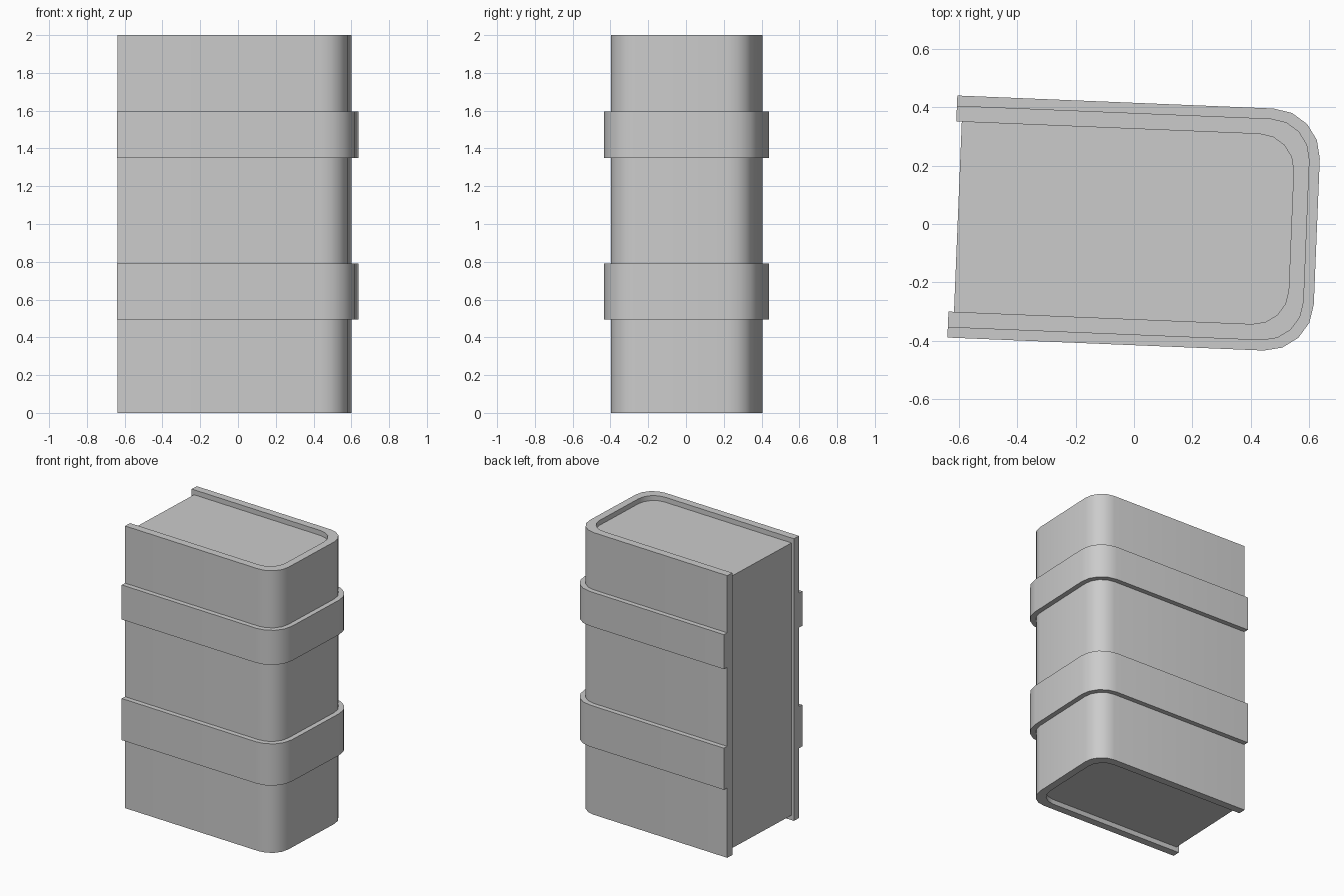
import bpy, bmesh
from math import sin, cos, pi, radians

if "Cube" in bpy.data.objects:
    bpy.data.objects.remove(bpy.data.objects["Cube"])

TILT = radians(-2.35)   # whole book is turned slightly about z
BACK = -0.623           # open (page) edge of the cover


def u_profile(x0, x1, half, r, seg=4):
    """Open U outline: straight sides, two rounded corners at x1."""
    pts = [(x0, -half)]
    for cy, start in ((-half + r, -pi / 2), (half - r, 0)):
        for i in range(seg + 1):
            a = start + i * pi / 2 / seg
            pts.append((x1 - r + r * cos(a), cy + r * sin(a)))
    pts.append((x0, half))
    return pts


def finish(name, bm):
    bmesh.ops.recalc_face_normals(bm, faces=bm.faces[:])
    me = bpy.data.meshes.new(name)
    bm.to_mesh(me)
    bm.free()
    ob = bpy.data.objects.new(name, me)
    bpy.context.collection.objects.link(ob)
    ob.rotation_euler.z = TILT
    bpy.ops.object.select_all(action='DESELECT')
    bpy.context.view_layer.objects.active = ob
    ob.select_set(True)
    bpy.ops.object.shade_smooth_by_angle(angle=radians(30))
    return ob


def u_shell(name, outer, inner, z0, z1):
    """Wall between two matching U outlines, from z0 to z1."""
    bm = bmesh.new()
    rings = [[bm.verts.new((*p, z)) for p in prof]
             for prof, z in ((outer, z0), (outer, z1), (inner, z1), (inner, z0))]
    for k in range(4):
        a, b = rings[k], rings[(k + 1) % 4]
        for i in range(len(a) - 1):
            bm.faces.new((a[i], a[i + 1], b[i + 1], b[i]))
    for end in (0, -1):
        bm.faces.new([r[end] for r in rings])
    return finish(name, bm)


def prism(name, prof, z0, z1):
    bm = bmesh.new()
    face = bm.faces.new([bm.verts.new((*p, z0)) for p in prof])
    ext = bmesh.ops.extrude_face_region(bm, geom=[face])['geom']
    top = [v for v in ext if isinstance(v, bmesh.types.BMVert)]
    bmesh.ops.translate(bm, verts=top, vec=(0, 0, z1 - z0))
    return finish(name, bm)


band_out = u_profile(BACK, 0.627, 0.415, 0.165)
cover_out = u_profile(BACK, 0.592, 0.380, 0.137)
cover_in = u_profile(BACK, 0.539, 0.326, 0.12)

# Wrapped cover
u_shell("cover", cover_out, cover_in, 0, 2)

# Page block, slightly recessed on every open side
prism("page_block", u_profile(-0.604, 0.541, 0.328, 0.12), 0.035, 1.965)

# Raised bands around the cover
u_shell("lower_band", band_out, cover_out, 0.495, 0.79)
u_shell("upper_band", band_out, cover_out, 1.35, 1.595)
